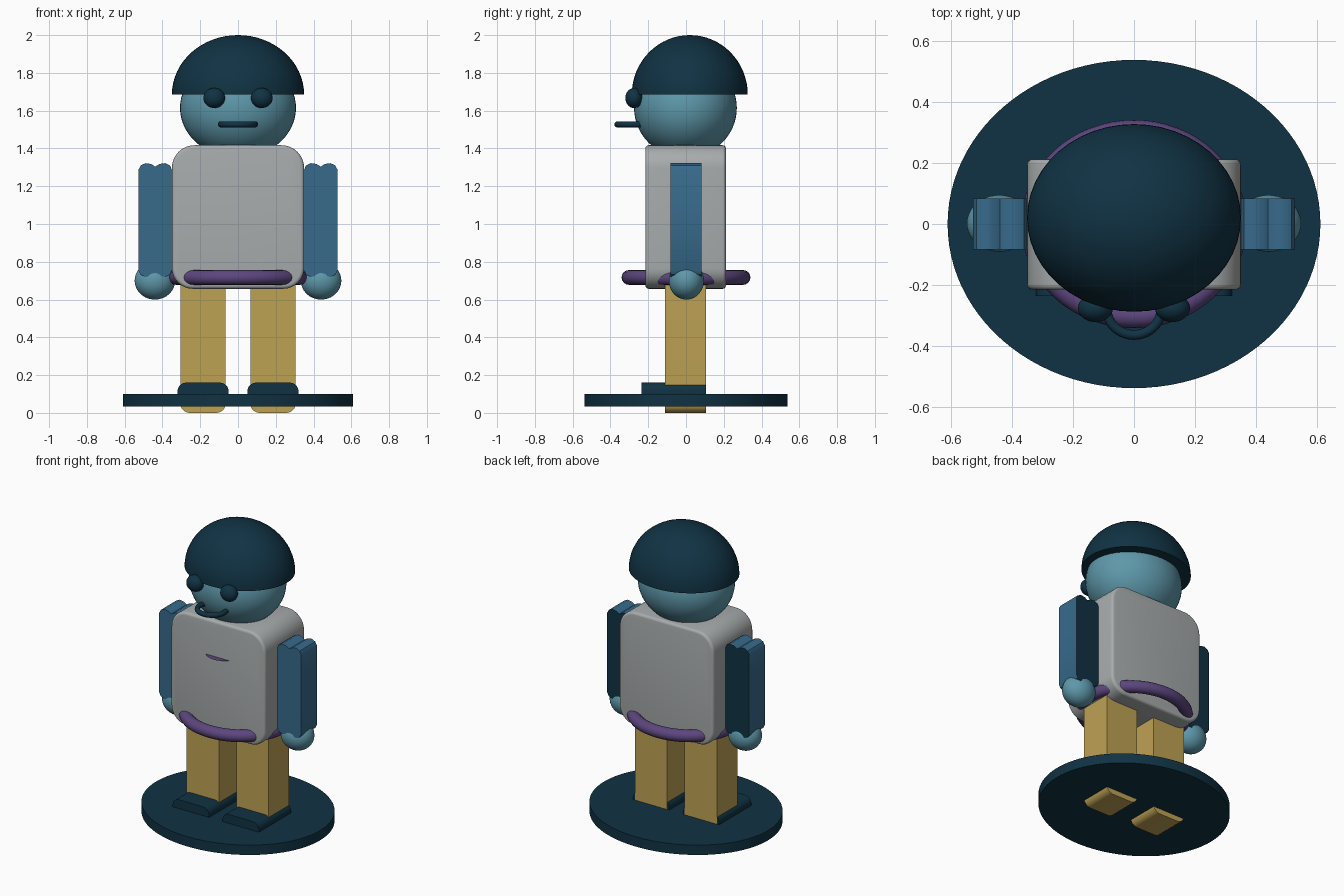
import bpy, bmesh, math

if "Cube" in bpy.data.objects:
    bpy.data.objects.remove(bpy.data.objects["Cube"])


def material(name, r, g, b):
    lin = [(c / 255 / 12.92) if c < 11 else ((c / 255 + 0.055) / 1.055) ** 2.4 for c in (r, g, b)]
    m = bpy.data.materials.new(name)
    m.diffuse_color = (*lin, 1)
    m.use_nodes = True
    m.node_tree.nodes["Principled BSDF"].inputs["Base Color"].default_value = m.diffuse_color
    return m


NAVY = material("dark navy", 16, 50, 67)
SKIN = material("pale teal", 94, 152, 170)
GREY = material("light grey", 168, 172, 172)
BLUE = material("steel blue", 55, 106, 139)
TAN = material("tan", 190, 162, 84)
PURPLE = material("purple", 92, 70, 126)


def make(name, bm, mat, smooth=True):
    bmesh.ops.recalc_face_normals(bm, faces=bm.faces[:])
    me = bpy.data.meshes.new(name)
    bm.to_mesh(me)
    bm.free()
    ob = bpy.data.objects.new(name, me)
    bpy.context.collection.objects.link(ob)
    me.materials.append(mat)
    if smooth:
        bpy.ops.object.select_all(action='DESELECT')
        ob.select_set(True)
        bpy.context.view_layer.objects.active = ob
        bpy.ops.object.shade_smooth_by_angle(angle=math.radians(35))
    return ob


def ellipsoid(name, c, r, mat, cut=None):
    bm = bmesh.new()
    bmesh.ops.create_uvsphere(bm, u_segments=48, v_segments=32, radius=1)
    if cut is not None:  # keep the upper part and close its underside
        bmesh.ops.bisect_plane(bm, geom=bm.verts[:] + bm.edges[:] + bm.faces[:],
                               plane_co=(0, 0, cut), plane_no=(0, 0, -1), clear_outer=True)
        bmesh.ops.holes_fill(bm, edges=[e for e in bm.edges if e.is_boundary], sides=0)
    for v in bm.verts:
        v.co = [v.co[i] * r[i] + c[i] for i in range(3)]
    return make(name, bm, mat)


def ring(name, c, rx, ry, tube, mat):
    bm = bmesh.new()
    n, k = 64, 16
    rows = []
    for i in range(n):
        a = 2 * math.pi * i / n
        rows.append([bm.verts.new((c[0] + (rx + tube * math.cos(b)) * math.cos(a),
                                   c[1] + (ry + tube * math.cos(b)) * math.sin(a),
                                   c[2] + tube * math.sin(b)))
                     for b in (2 * math.pi * j / k for j in range(k))])
    for i in range(n):
        for j in range(k):
            p, q = rows[i], rows[(i + 1) % n]
            bm.faces.new((p[j], q[j], q[(j + 1) % k], p[(j + 1) % k]))
    return make(name, bm, mat)


def prism(name, pts, y0, y1, mat, bevel=0.0):
    """Extrude an x-z outline along y, optionally softening its end rims."""
    bm = bmesh.new()
    f = bm.faces.new([bm.verts.new((x, y0, z)) for x, z in pts])
    ext = bmesh.ops.extrude_face_region(bm, geom=[f])['geom']
    for v in ext:
        if isinstance(v, bmesh.types.BMVert):
            v.co.y = y1
    if bevel:
        rims = [e for e in bm.edges if abs(e.verts[0].co.y - e.verts[1].co.y) < 1e-6]
        bmesh.ops.bevel(bm, geom=rims, offset=bevel, segments=4, profile=0.5, affect='EDGES')
    return make(name, bm, mat)


def rounded(x0, x1, z0, z1, rb, rt, steps=8):
    """Rectangle outline with separate bottom and top corner radii."""
    pts = []
    for cx, cz, r, a0 in ((x1 - rb, z0 + rb, rb, -90), (x1 - rt, z1 - rt, rt, 0),
                          (x0 + rt, z1 - rt, rt, 90), (x0 + rb, z0 + rb, rb, 180)):
        n = steps if r > 0.001 else 0
        for i in range(n + 1):
            a = math.radians(a0 + 90 * i / max(n, 1))
            pts.append((cx + r * math.cos(a), cz + r * math.sin(a)))
    return pts


# Round base
bm = bmesh.new()
bmesh.ops.create_cone(bm, cap_ends=True, segments=96, radius1=1, radius2=1, depth=0.066)
for v in bm.verts:
    v.co = (v.co.x * 0.61, v.co.y * 0.537, v.co.z + 0.068)
make("base", bm, NAVY)

# Body, belt and small chest disc
prism("torso", rounded(-0.35, 0.35, 0.657, 1.417, 0.11, 0.12), -0.215, 0.212, GREY, 0.018)
ring("belt", (0, 0, 0.717), 0.33, 0.302, 0.039, PURPLE)
bm = bmesh.new()
bmesh.ops.create_circle(bm, cap_ends=True, segments=48, radius=0.12)
for v in bm.verts:
    v.co.y -= 0.135
    v.co.z = 1.18
make("chest_disc", bm, PURPLE, False)

# Head, helmet and face
ellipsoid("head", (0, -0.003, 1.615), (0.307, 0.272, 0.265), SKIN)
ellipsoid("helmet", (0, 0.02, 1.685), (0.35, 0.307, 0.315), NAVY, cut=0.0)
ring("mouth", (0, -0.275, 1.527), 0.09, 0.088, 0.016, NAVY)

for s, side in ((-1, "left"), (1, "right")):
    ellipsoid(side + "_eye", (s * 0.126, -0.275, 1.667), (0.057, 0.046, 0.053), NAVY)
    ellipsoid(side + "_hand", (s * 0.44, 0.002, 0.7), (0.107, 0.093, 0.1), SKIN)

    # Arm with a shallow groove at both ends and a dark back
    outline = [(0.35, 0.755), (0.36, 0.732), (0.385, 0.72), (0.415, 0.724), (0.438, 0.738),
               (0.461, 0.724), (0.49, 0.72), (0.515, 0.732), (0.527, 0.755)]
    outline += [(x, 2.042 - z) for x, z in reversed(outline)]
    arm = prism(side + "_arm", [(s * x, z) for x, z in outline], -0.083, 0.083, BLUE)
    arm.data.materials.append(NAVY)
    for p in arm.data.polygons:
        p.material_index = int(p.normal.y > 0.5)

    # Leg and shoe
    cx = s * 0.185
    prism(side + "_leg", rounded(cx - 0.12, cx + 0.12, 0.0, 0.7, 0.05, 0.0), -0.11, 0.107, TAN)
    prism(side + "_shoe", rounded(cx - 0.135, cx + 0.135, 0.08, 0.16, 0.0, 0.045), -0.235, 0.105, NAVY)
